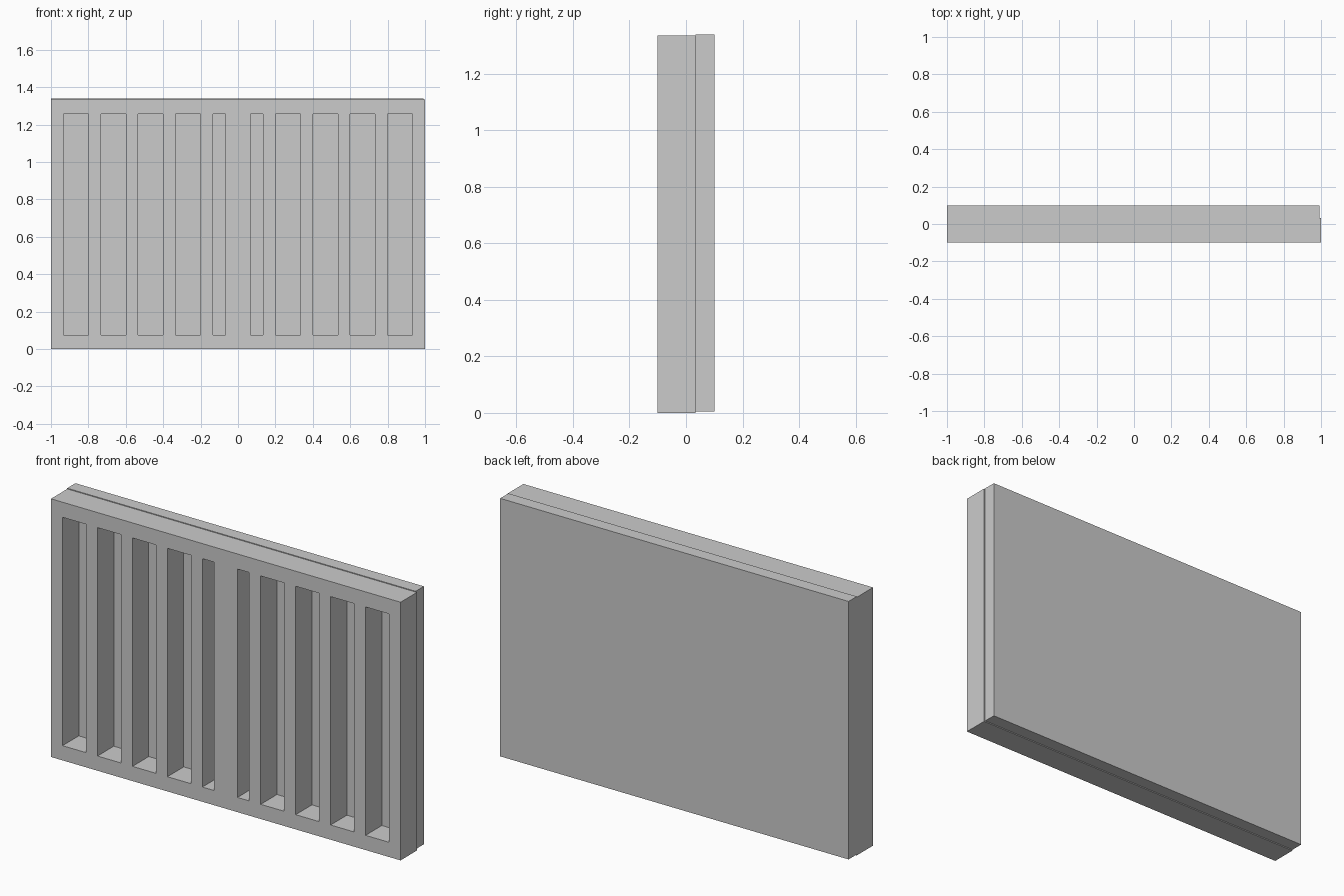
import bpy, bmesh

if "Cube" in bpy.data.objects:
    bpy.data.objects.remove(bpy.data.objects["Cube"])

TOP = 1.335
FRONT, JOIN, BACK = -0.1, 0.033, 0.1


def finish(bm, name):
    bmesh.ops.recalc_face_normals(bm, faces=bm.faces[:])
    mesh = bpy.data.meshes.new(name)
    bm.to_mesh(mesh)
    bm.free()
    obj = bpy.data.objects.new(name, mesh)
    bpy.context.collection.objects.link(obj)
    return obj


# Slotted front frame: grid of cells with the slots left open, then extruded
half = [0.067]
for i in range(4):
    half += [0.1337 + 0.2 * i, 0.2 + 0.2 * i]
half += [0.934, 1.0]
xs = [-x for x in reversed(half)] + half
zs = [0.0, 0.076, 1.257, TOP]

bm = bmesh.new()
grid = [[bm.verts.new((x, FRONT, z)) for z in zs] for x in xs]
for i in range(len(xs) - 1):
    for j in range(3):
        if j == 1 and i % 2 == 1:
            continue  # slot opening
        bm.faces.new((grid[i][j], grid[i + 1][j],
                      grid[i + 1][j + 1], grid[i][j + 1]))
geom = bmesh.ops.extrude_face_region(bm, geom=bm.faces[:], use_keep_orig=True)["geom"]
bmesh.ops.translate(bm, vec=(0, JOIN - FRONT, 0),
                    verts=[v for v in geom if isinstance(v, bmesh.types.BMVert)])
finish(bm, "slatted_frame")

# Solid back panel, very slightly offset from the frame
x0, x1, z0, z1 = -1.0, 0.993, 0.005, 1.339
bm = bmesh.new()
bmesh.ops.create_cube(bm, size=1)
bmesh.ops.scale(bm, vec=(x1 - x0, BACK - JOIN, z1 - z0), verts=bm.verts[:])
bmesh.ops.translate(bm, vec=((x0 + x1) / 2, (JOIN + BACK) / 2, (z0 + z1) / 2),
                    verts=bm.verts[:])
finish(bm, "back_panel")
